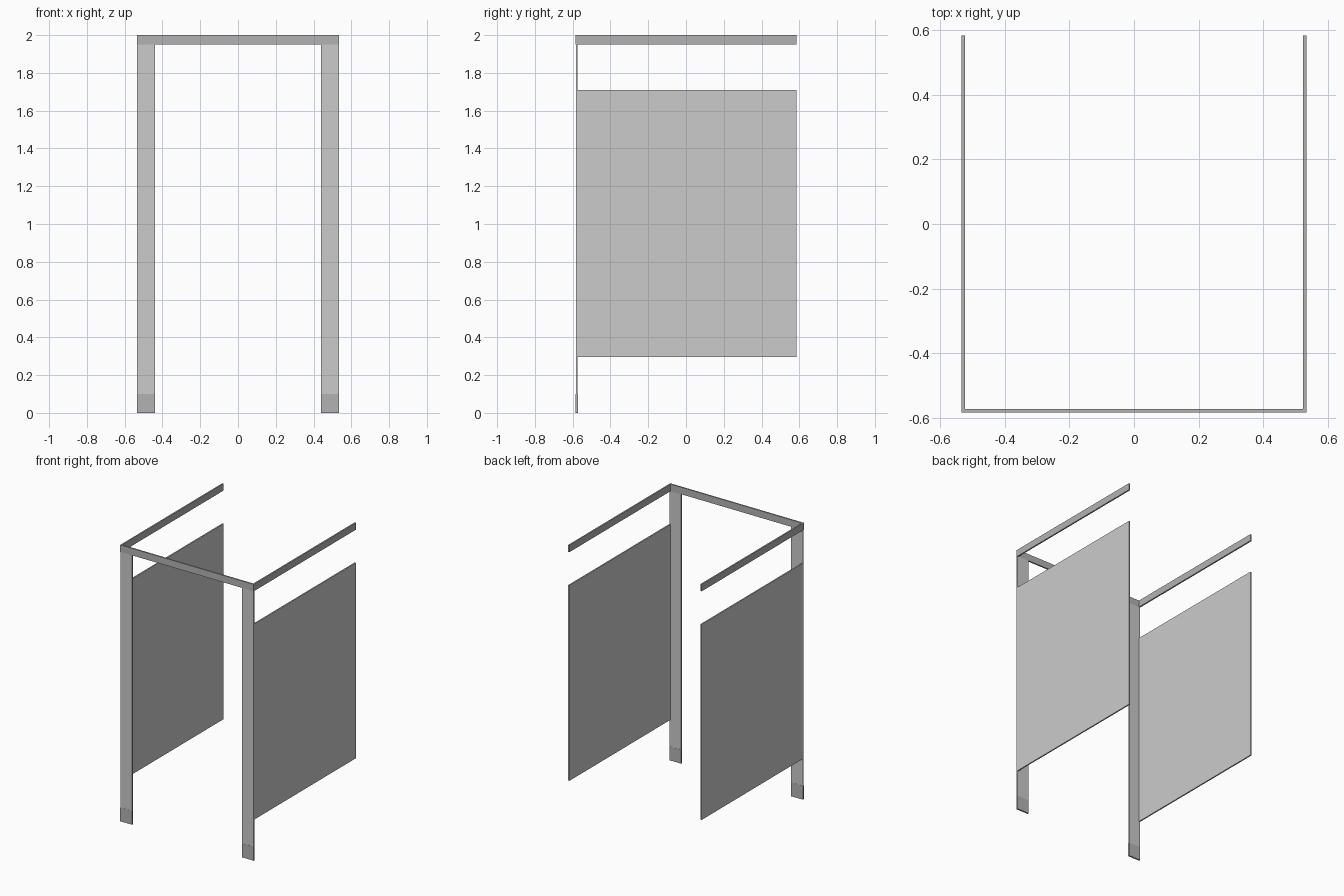
import bpy

if "Cube" in bpy.data.objects:
    bpy.data.objects.remove(bpy.data.objects["Cube"])

W, D, T = 0.535, 0.584, 0.0105   # half width, half depth, sheet thickness
E = 0.0008                       # slight overlap of metal trim over the boards

dark = bpy.data.materials.new("dark_metal")
dark.diffuse_color = (0.45, 0.45, 0.45, 1)
dark.use_nodes = True
dark.node_tree.nodes["Principled BSDF"].inputs["Base Color"].default_value = dark.diffuse_color


def box(name, lo, hi, mat=None):
    """Axis-aligned box between two corners."""
    bpy.ops.mesh.primitive_cube_add(size=1, location=[(a + b) / 2 for a, b in zip(lo, hi)])
    ob = bpy.context.object
    ob.name = name
    ob.scale = [b - a for a, b in zip(lo, hi)]
    bpy.ops.object.transform_apply(location=True, rotation=False, scale=True)
    if mat:
        ob.data.materials.append(mat)
    return ob


def mirrored(name, lo, hi, mat=None):
    """Box on the right side, mirrored to the left."""
    ob = box(name, lo, hi, mat)
    mod = ob.modifiers.new("mirror", 'MIRROR')
    mod.use_axis = (True, False, False)
    # mirror about the world origin plane (the origin is moved to x = 0)
    return ob


# front pilasters and their floor shoes
mirrored("front_pilaster", (0.44, -D + E, 0.10), (W - E, -D + T, 1.95))
mirrored("pilaster_shoe", (0.44 - E, -D, 0), (W, -D + T + E, 0.10), dark)

# side partition panels
mirrored("side_panel", (W - T, -D + T, 0.295), (W - E, D, 1.71))

# top rails: one across the front, two along the sides
box("front_top_rail", (-W + T, -D, 1.95), (W - T, -D + T, 2.0), dark)
mirrored("side_top_rail", (W - T, -D, 1.95), (W, D, 2.0), dark)
